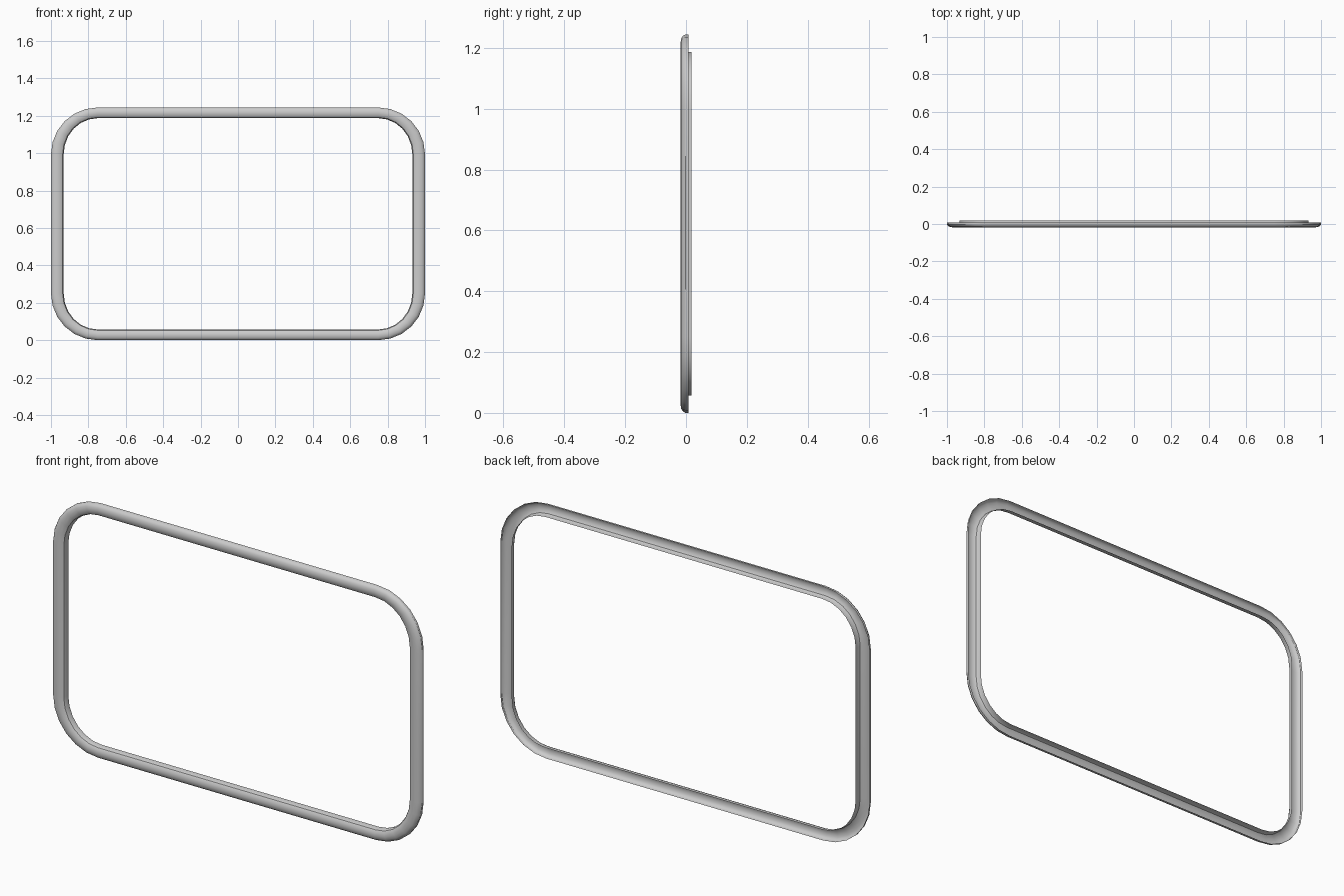
import bpy, bmesh, math

if "Cube" in bpy.data.objects:
    bpy.data.objects.remove(bpy.data.objects["Cube"])

# Overall outline: straight runs plus corner arcs sharing four centres
HALF_W, HEIGHT = 1.0, 1.244
RADIUS, SEGS = 0.25, 6
BAR_X, BAR_Z = 0.068, 0.057      # bar width at the sides and at top/bottom

# Open channel section: (fraction across the bar from outside, y)
PROFILE = [(0.0, 0.009), (0.0, -0.002), (0.08, -0.010), (0.24, -0.016),
           (0.48, -0.018), (0.74, -0.016), (0.92, -0.009),
           (1.0, 0.002), (1.0, 0.018)]


def outline(t, y):
    """Rounded rectangle, inset by fraction t of the bar width."""
    rx, rz = RADIUS - t * BAR_X, RADIUS - t * BAR_Z
    cx, cz = HALF_W - RADIUS, HEIGHT / 2 - RADIUS
    pts = []
    for q, (sx, sz) in enumerate([(1, 1), (-1, 1), (-1, -1), (1, -1)]):
        for i in range(SEGS + 1):
            a = math.pi / 2 * (q + i / SEGS)
            pts.append((sx * cx + rx * math.cos(a), y,
                        HEIGHT / 2 + sz * cz + rz * math.sin(a)))
    return pts


# Frame: bridge successive outlines of the section
bm = bmesh.new()
rings = [[bm.verts.new(p) for p in outline(t, y)] for t, y in PROFILE]
n = len(rings[0])
for a, b in zip(rings, rings[1:]):
    for i in range(n):
        j = (i + 1) % n
        bm.faces.new((a[i], b[i], b[j], a[j]))
bm.normal_update()
# Make the outer and front faces point away from the channel
if sum(f.normal.y for f in bm.faces) > 0:
    bmesh.ops.reverse_faces(bm, faces=bm.faces[:])
mesh = bpy.data.meshes.new("window_trim_frame")
bm.to_mesh(mesh)
bm.free()
frame = bpy.data.objects.new("window_trim_frame", mesh)
bpy.context.collection.objects.link(frame)
bpy.context.view_layer.objects.active = frame
frame.select_set(True)
bpy.ops.object.shade_smooth_by_angle(angle=math.radians(30))
